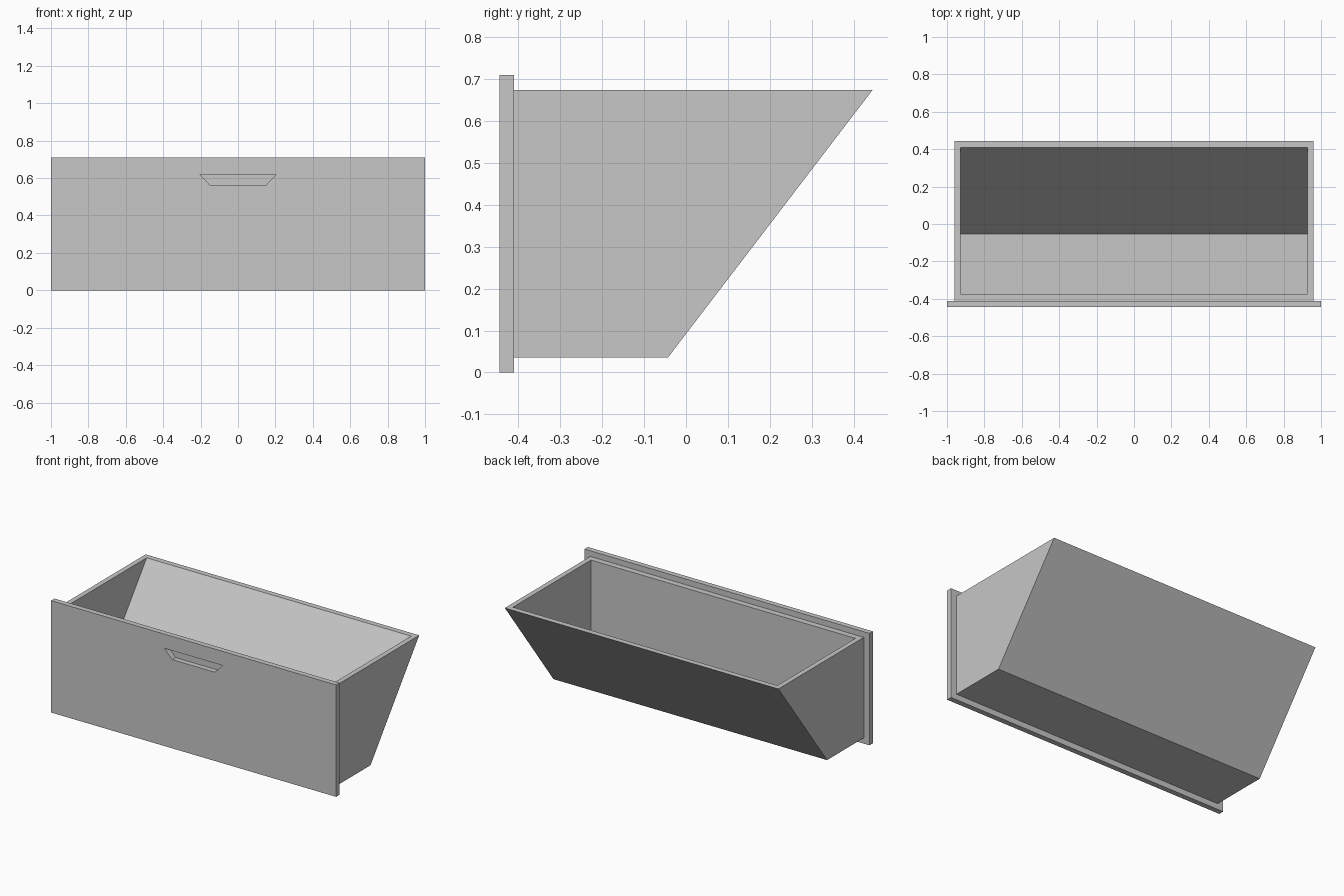
import bpy
import bmesh

cube = bpy.data.objects.get("Cube")
if cube:
    bpy.data.objects.remove(cube, do_unlink=True)

# One plain grey for the whole drawer
grey = bpy.data.materials.new("light_grey")
grey.use_nodes = True
color = (0.57, 0.57, 0.57, 1)
grey.diffuse_color = color
grey.node_tree.nodes["Principled BSDF"].inputs["Base Color"].default_value = color


def loft(name, loops, closed):
    """Join successive four-point loops; cap the ends unless closed."""
    bm = bmesh.new()
    rings = [[bm.verts.new(p) for p in loop] for loop in loops]
    pairs = list(zip(rings, rings[1:]))
    if closed:
        pairs.append((rings[-1], rings[0]))
    else:
        bm.faces.new(rings[0])
        bm.faces.new(rings[-1])
    for a, b in pairs:
        for i in range(4):
            j = (i + 1) % 4
            bm.faces.new((a[i], a[j], b[j], b[i]))
    bmesh.ops.recalc_face_normals(bm, faces=bm.faces)
    mesh = bpy.data.meshes.new(name)
    bm.to_mesh(mesh)
    bm.free()
    mesh.materials.append(grey)
    obj = bpy.data.objects.new(name, mesh)
    bpy.context.collection.objects.link(obj)
    return obj


def level(half_x, front, back, z):
    """Horizontal rectangle."""
    return [(-half_x, front, z), (half_x, front, z),
            (half_x, back, z), (-half_x, back, z)]


def upright(half_low, half_high, low, high, y):
    """Vertical trapezoid."""
    return [(-half_low, y, low), (half_low, y, low),
            (half_high, y, high), (-half_high, y, high)]


FRONT, JOINT, TOP = -0.445, -0.411, 0.674

# Open tray with a sloping back: outside, rim, then inside down to the floor
loft("drawer_tray", [
    level(0.96, JOINT, -0.043, 0.036),
    level(0.96, JOINT, 0.445, TOP),
    level(0.928, -0.373, 0.41, TOP),
    level(0.928, -0.373, -0.054, 0.068),
], closed=False)

# Front panel with a tapered finger slot cut through to the tray wall
loft("front_panel", [
    upright(1, 1, 0, 0.71, FRONT),
    upright(1, 1, 0, 0.71, JOINT),
    upright(0.15, 0.205, 0.563, 0.62, JOINT),
    upright(0.15, 0.205, 0.563, 0.62, FRONT),
], closed=True)
